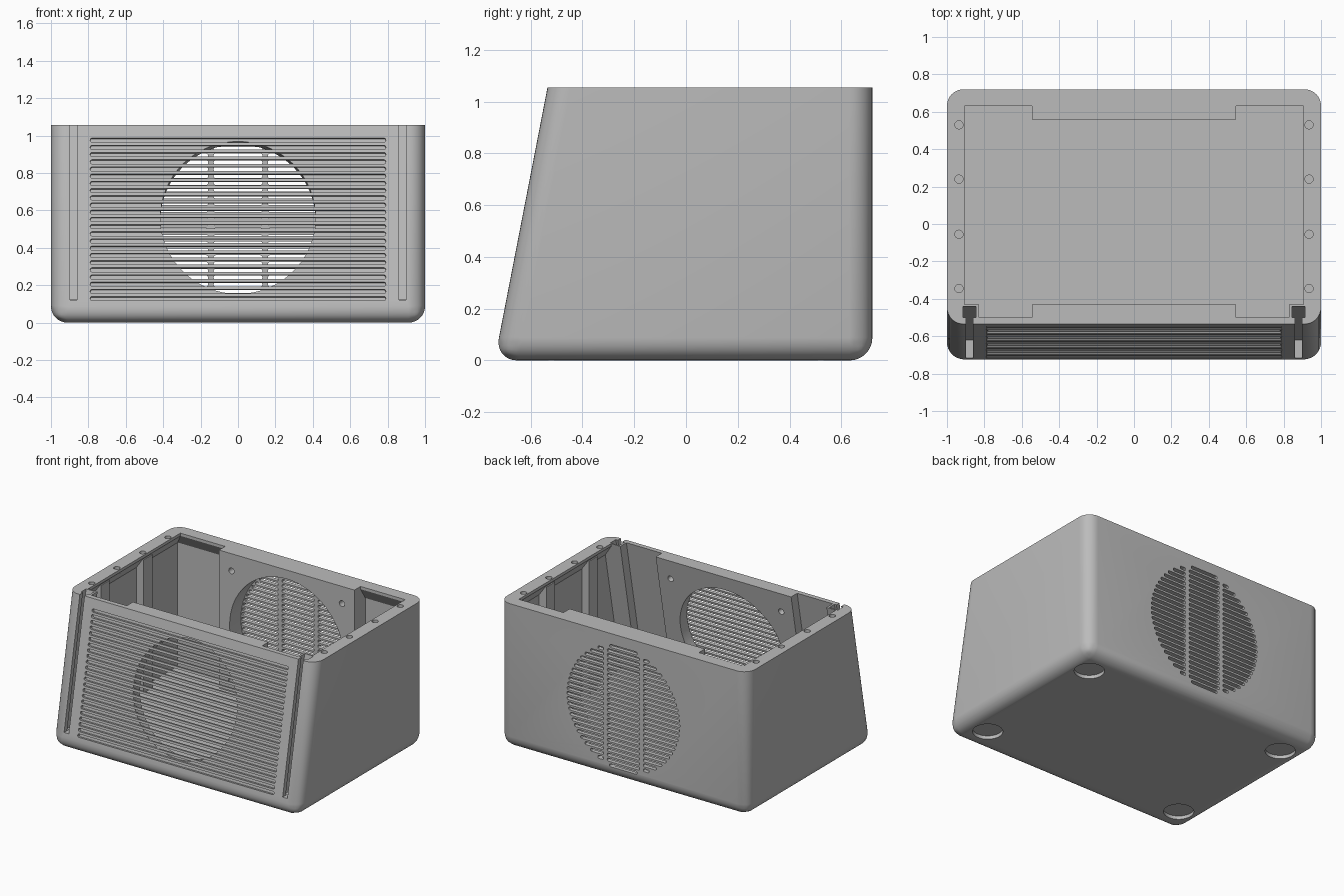
import bpy, bmesh, math
from mathutils import Matrix, Vector

if "Cube" in bpy.data.objects:
    bpy.data.objects.remove(bpy.data.objects["Cube"])

TOP, BACK, LEAN = 1.055, 0.72, 0.194
TILT = Matrix.Translation((0, -0.535, TOP)) @ Matrix.Rotation(-math.atan(LEAN), 4, 'X')
SLOPE = math.sqrt(1 + LEAN * LEAN)      # length along the front per unit of height


def front(z):
    return -0.535 - (TOP - z) * LEAN


def rings(bm, loops):
    """Closed solid through a stack of four-cornered rings."""
    vs = [[bm.verts.new(p) for p in loop] for loop in loops]
    for a, b in zip(vs, vs[1:]):
        for i in range(4):
            j = (i + 1) % 4
            bm.faces.new((a[i], a[j], b[j], b[i]))
    bm.faces.new(vs[0][::-1])
    bm.faces.new(vs[-1])


def rect(x0, x1, y0, y1, z):
    return [(x0, y0, z), (x1, y0, z), (x1, y1, z), (x0, y1, z)]


def box(bm, x, y, z):
    rings(bm, [rect(*x, *y, h) for h in z])


def leaning_box(bm, x, y, z):
    """Box whose y range is measured inward from the leaning front."""
    rings(bm, [rect(*x, front(h) + y[0], front(h) + y[1], h) for h in z])


def slot(bm, x, y, z, height, matrix=Matrix()):
    """Horizontal slot cutter with rounded ends."""
    part = bmesh.new()
    box(part, x, y, (z - height / 2, z + height / 2))
    ends = [e for e in part.edges
            if abs((e.verts[0].co - e.verts[1].co).normalized().y) > 0.9]
    bmesh.ops.bevel(part, geom=ends, offset=height * 0.42, segments=3,
                    profile=0.5, affect='EDGES')
    part.transform(matrix)
    me = bpy.data.meshes.new("slot")
    part.to_mesh(me)
    part.free()
    bm.from_mesh(me)
    bpy.data.meshes.remove(me)


def cylinder(bm, centre, r, length, along_y=False, matrix=Matrix(), sides=24):
    m = matrix @ Matrix.Translation(centre)
    if along_y:
        m = m @ Matrix.Rotation(math.pi / 2, 4, 'X')
    bmesh.ops.create_cone(bm, cap_ends=True, segments=sides, radius1=r,
                          radius2=r, depth=length, matrix=m)


def finish(bm, name):
    bmesh.ops.recalc_face_normals(bm, faces=bm.faces)
    me = bpy.data.meshes.new(name)
    bm.to_mesh(me)
    bm.free()
    ob = bpy.data.objects.new(name, me)
    bpy.context.collection.objects.link(ob)
    return ob


def cut(target, cutter):
    mod = target.modifiers.new("cut", 'BOOLEAN')
    mod.operation, mod.solver, mod.object = 'DIFFERENCE', 'EXACT', cutter
    bpy.context.view_layer.objects.active = target
    bpy.ops.object.modifier_apply(modifier=mod.name)
    bpy.data.objects.remove(cutter)


# Outer shell with a leaning front and rounded sides and base
bm = bmesh.new()
rings(bm, [rect(-1, 1, front(z), BACK, z) for z in (0, TOP)])
soft = [e for e in bm.edges if min(v.co.z for v in e.verts) < 0.01]
bmesh.ops.bevel(bm, geom=soft, offset=0.088, segments=8, profile=0.5, affect='EDGES')
shell = finish(bm, "enclosure")

# Interior space, wider below a chamfered rim
bm = bmesh.new()
rings(bm, [rect(-w, w, front(z) + 0.035, y, z) for z, w, y in
           ((0.05, 0.965, 0.685), (0.95, 0.965, 0.685),
            (1.035, 0.905, 0.63), (1.2, 0.905, 0.63))])
cavity = finish(bm, "cavity")

# Solid blocks left standing inside: fan mounts, rail housings, wall posts
bm = bmesh.new()
leaning_box(bm, (-0.545, 0.545), (-0.1, 0.105), (-0.1, 1.3))
box(bm, (-0.545, 0.545), (0.56, 0.9), (-0.1, 1.3))
for s in (-1, 1):
    leaning_box(bm, sorted((s * 0.83, s * 1.1)), (-0.1, 0.105), (-0.1, 1.3))
    for y in (-0.23, 0.26):
        box(bm, sorted((s * 0.907, s * 1.1)), (y - 0.05, y + 0.05), (-0.1, 1.02))
cut(cavity, finish(bm, "blocks"))
cut(shell, cavity)

# Front grooves, rear louvre slots, rail slots, screw holes and foot recesses
bm = bmesh.new()
for i in range(23):
    slot(bm, (-0.79, 0.79), (-0.06, 0.022), (-0.08 - i * 0.0385) * SLOPE, 0.023, TILT)
FAN_R, FAN_Z, PITCH = 0.46, 0.53, 0.0362
for i in range(-12, 13):
    dz = i * PITCH
    half = math.sqrt(max(FAN_R ** 2 - (abs(dz) + 0.011) ** 2, 0)) - 0.004
    spans = [(-min(half, 0.13), min(half, 0.13))]
    if half > 0.2:
        spans += [(-half, -0.16), (0.16, half)]
    for span in spans:
        slot(bm, span, (0.66, 0.8), FAN_Z + dz, 0.022)
for s in (-1, 1):
    leaning_box(bm, sorted((s * 0.861, s * 0.899)), (-0.1, 0.05), (0.12, 1.2))
    for y in (-0.345, -0.055, 0.24, 0.53):
        cylinder(bm, (s * 0.936, y, 1.07), 0.022, 0.1, sides=16)
    for y in (-0.52, 0.52):
        cylinder(bm, (s * 0.82, y, 0), 0.1, 0.05, sides=32)
    for z in (0.13, 0.93):
        cylinder(bm, (s * 0.445, 0.56, z), 0.022, 0.1, True, sides=16)
        cylinder(bm, (s * 0.445, 0.105, (z - TOP) * SLOPE), 0.022, 0.09, True, TILT, 16)
cut(shell, finish(bm, "slots"))

# Round fan pockets and the wide inner part of the rail slots
bm = bmesh.new()
cylinder(bm, (0, 0.59, FAN_Z), FAN_R, 0.2, True, sides=64)
cylinder(bm, (0, 0.12, -0.49 * SLOPE), 0.415, 0.2, True, TILT, 64)
for s in (-1, 1):
    leaning_box(bm, sorted((s * 0.845, s * 0.915)), (0.035, 0.095), (0.122, 1.2))
cut(shell, finish(bm, "pockets"))

# Single grey plastic
grey = bpy.data.materials.new("grey plastic")
grey.use_nodes = True
colour = (0.5, 0.5, 0.5, 1)
grey.diffuse_color = colour
grey.node_tree.nodes["Principled BSDF"].inputs["Base Color"].default_value = colour
shell.data.materials.clear()
shell.data.materials.append(grey)

bpy.ops.object.select_all(action='DESELECT')
shell.select_set(True)
bpy.context.view_layer.objects.active = shell
bpy.ops.object.shade_smooth_by_angle(angle=math.radians(30))
